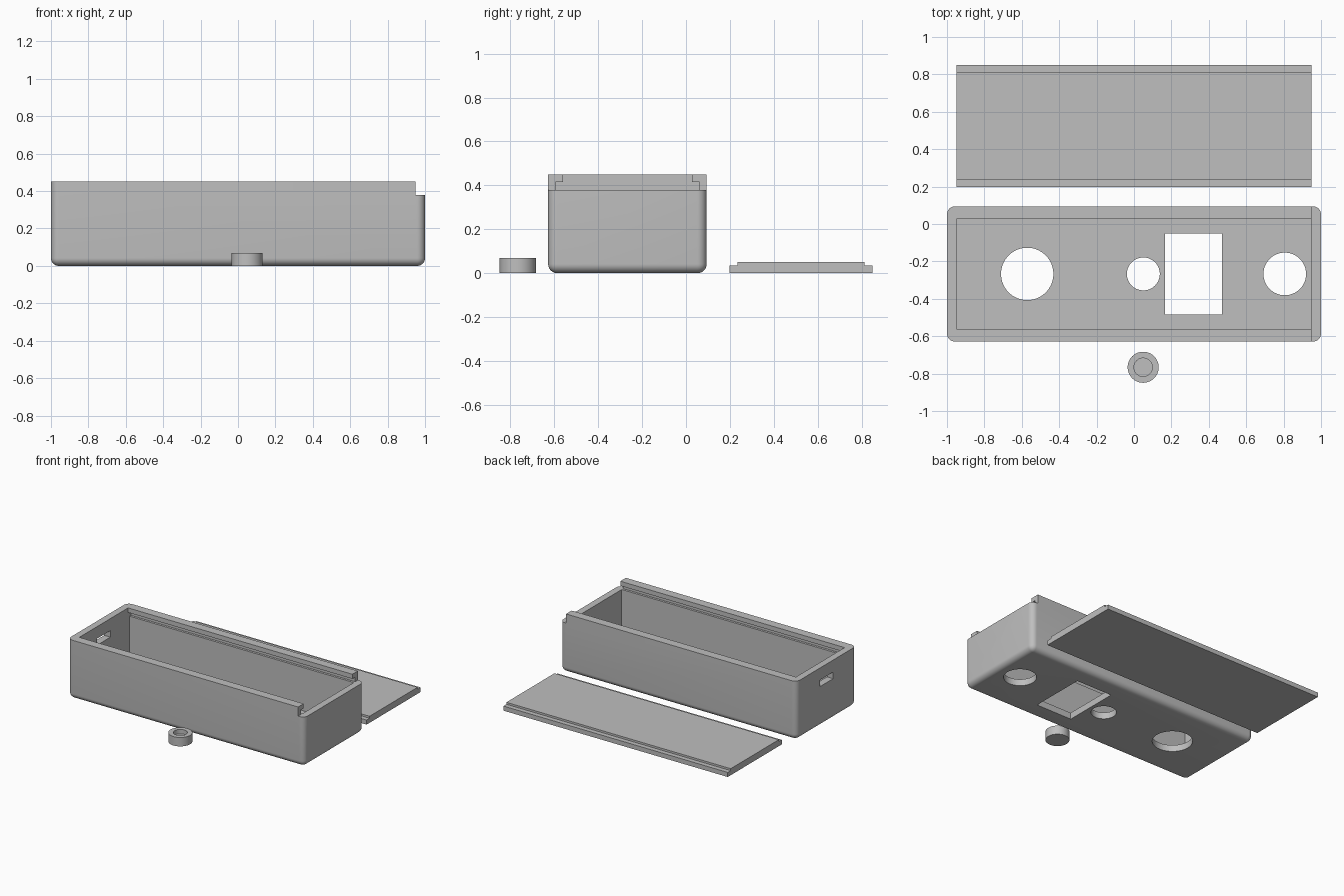
import bpy, bmesh
from mathutils import Matrix, Vector

if "Cube" in bpy.data.objects:
    bpy.data.objects.remove(bpy.data.objects["Cube"])

grey = bpy.data.materials.new("plain_grey")
grey.use_nodes = True
grey.diffuse_color = (0.52, 0.52, 0.52, 1)
grey.node_tree.nodes["Principled BSDF"].inputs["Base Color"].default_value = (0.52, 0.52, 0.52, 1)

MID_Y = -0.267        # centre line of the case
HALF_W = 0.361        # half the case width
WALL = 0.05
TOP, LEDGE, LIP = 0.45, 0.38, 0.415
INNER_X = 0.948


def finish(name, bm):
    bmesh.ops.recalc_face_normals(bm, faces=bm.faces)
    mesh = bpy.data.meshes.new(name)
    bm.to_mesh(mesh)
    bm.free()
    mesh.materials.append(grey)
    obj = bpy.data.objects.new(name, mesh)
    bpy.context.collection.objects.link(obj)
    return obj


def box_mesh(x, y, z):
    bm = bmesh.new()
    lo, hi = Vector((x[0], y[0], z[0])), Vector((x[1], y[1], z[1]))
    size = Matrix.Diagonal((*(hi - lo), 1))
    bmesh.ops.create_cube(bm, size=1, matrix=Matrix.Translation((lo + hi) / 2) @ size)
    return bm


def box(name, x, y, z):
    return finish(name, box_mesh(x, y, z))


def cylinder(name, x, y, z, radius):
    bm = bmesh.new()
    bmesh.ops.create_cone(bm, cap_ends=True, segments=64, radius1=radius, radius2=radius,
                          depth=z[1] - z[0], matrix=Matrix.Translation((x, y, sum(z) / 2)))
    return finish(name, bm)


def activate(obj):
    bpy.ops.object.select_all(action='DESELECT')
    obj.select_set(True)
    bpy.context.view_layer.objects.active = obj


def cut(obj, cutter):
    activate(obj)
    mod = obj.modifiers.new("cut", 'BOOLEAN')
    mod.operation, mod.solver, mod.object = 'DIFFERENCE', 'EXACT', cutter
    bpy.ops.object.modifier_apply(modifier=mod.name)
    bpy.data.objects.remove(cutter)


def smooth(obj):
    activate(obj)
    bpy.ops.object.shade_smooth_by_angle(angle=0.6)


def across(half):
    return (MID_Y - half, MID_Y + half)


# Case shell: rounded on the upright and bottom edges, sharp at the rim
bm = box_mesh((-1, 1), across(HALF_W), (0, TOP))
soft = [e for e in bm.edges if min(v.co.z for v in e.verts) < 0.01]
bmesh.ops.bevel(bm, geom=soft, offset=0.042, segments=8, profile=0.5, affect='EDGES')
case = finish("case", bm)

# Cavity, lid groove, mouth between the lips, and lowered end wall
cut(case, box("cavity", (-INNER_X, INNER_X), across(HALF_W - WALL), (WALL, LEDGE + 0.01)))
cut(case, box("groove", (-INNER_X, 1.1), across(0.328), (LEDGE, LIP)))
cut(case, box("mouth", (-INNER_X, 1.1), across(0.294), (LIP - 0.01, 0.6)))
cut(case, box("end_notch", (INNER_X, 1.1), across(0.5), (LEDGE, 0.6)))

# Openings in the floor and the closed end
for x, radius in ((-0.571, 0.14), (0.05, 0.088), (0.806, 0.114)):
    cut(case, cylinder("round_hole", x, MID_Y, (-0.1, 0.1), radius))
cut(case, box("window", (0.166, 0.47), across(0.217), (-0.1, 0.1)))
cut(case, box("end_slot", (-1.1, -0.9), across(0.08), (0.308, 0.358)))
smooth(case)

# Sliding lid with a stepped edge on both long sides
lid_y, half_profile = 0.524, ((0.326, 0), (0.326, 0.035), (0.29, 0.035), (0.29, 0.05))
outline = list(half_profile) + [(-y, z) for y, z in reversed(half_profile)]
bm = bmesh.new()
end = bm.faces.new([bm.verts.new((-INNER_X, lid_y + y, z)) for y, z in outline])
side = bmesh.ops.extrude_face_region(bm, geom=[end])["geom"]
bmesh.ops.translate(bm, vec=(2 * INNER_X, 0, 0),
                    verts=[v for v in side if isinstance(v, bmesh.types.BMVert)])
# Keep the starting end closed
if not any(all(v.co.x < 0 for v in f.verts) for f in bm.faces):
    bm.faces.new([v for v in bm.verts if v.co.x < 0])
finish("lid", bm)

# Button cap with a round recess on top
cap = cylinder("button_cap", 0.049, -0.766, (0, 0.068), 0.083)
cut(cap, cylinder("recess", 0.049, -0.766, (0.035, 0.1), 0.049))
smooth(cap)
